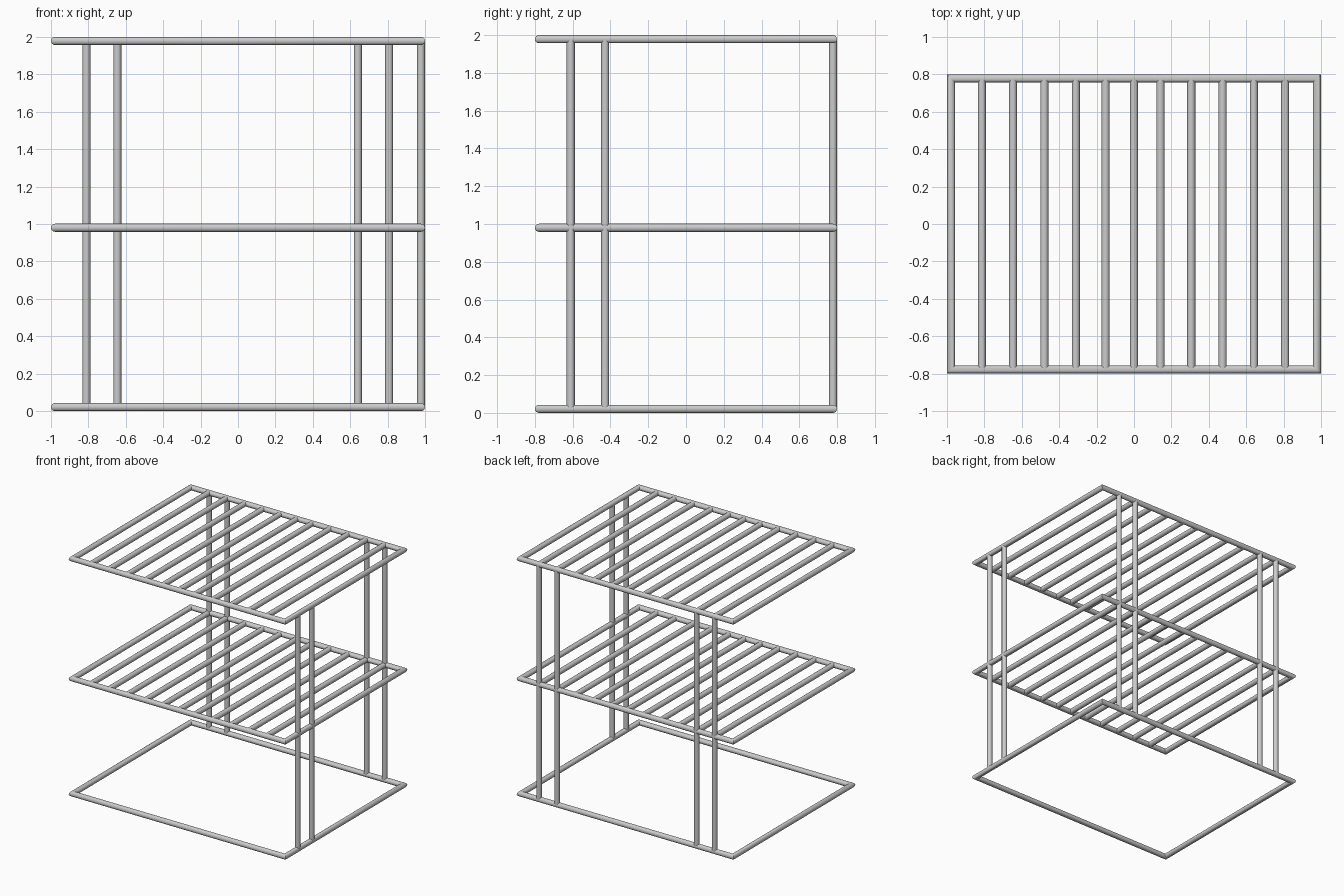
import bpy, bmesh, math
from mathutils import Vector

if "Cube" in bpy.data.objects:
    bpy.data.objects.remove(bpy.data.objects["Cube"])

R = 0.0215                      # tube radius
HX, HY = 1 - R, 0.8 - R         # tube centre lines
LEVELS = {"base": R, "middle": 0.98, "top": 2 - R}
SIDES = 16


def finish(bm, name):
    bmesh.ops.recalc_face_normals(bm, faces=bm.faces)
    me = bpy.data.meshes.new(name)
    bm.to_mesh(me)
    bm.free()
    ob = bpy.data.objects.new(name, me)
    bpy.context.collection.objects.link(ob)
    bpy.ops.object.select_all(action='DESELECT')
    ob.select_set(True)
    bpy.context.view_layer.objects.active = ob
    bpy.ops.object.shade_smooth_by_angle(angle=math.radians(40))
    return ob


def frame(name, z):
    """Rectangular tube frame with mitred corners."""
    bm = bmesh.new()
    rings = []
    for sx, sy in ((-1, -1), (1, -1), (1, 1), (-1, 1)):
        ring = []
        for i in range(SIDES):
            a = 2 * math.pi * i / SIDES
            o = R * math.cos(a)
            ring.append(bm.verts.new((sx * (HX + o), sy * (HY + o), z + R * math.sin(a))))
        rings.append(ring)
    for k in range(4):
        p, q = rings[k], rings[(k + 1) % 4]
        for i in range(SIDES):
            j = (i + 1) % SIDES
            bm.faces.new((p[i], p[j], q[j], q[i]))
    return finish(bm, name)


def rod(name, start, end):
    """Straight round bar between two points."""
    a, b = Vector(start), Vector(end)
    d = b - a
    bm = bmesh.new()
    bmesh.ops.create_cone(bm, cap_ends=True, segments=SIDES, radius1=R, radius2=R, depth=d.length)
    rot = d.to_track_quat('Z', 'Y').to_matrix()
    bmesh.ops.rotate(bm, verts=bm.verts, matrix=rot)
    ob = finish(bm, name)
    ob.location = (a + b) / 2
    return ob


# Frames at three levels
for level, z in LEVELS.items():
    frame(level + "_frame", z)

# Shelf slats on the two upper levels
SLATS = (-0.813, -0.647, -0.479, -0.311, -0.152, 0, 0.142, 0.306, 0.474, 0.641, 0.808)
for level in ("middle", "top"):
    z = LEVELS[level]
    for i, x in enumerate(SLATS):
        rod(f"{level}_slat_{i + 1}", (x, -HY, z), (x, HY, z))

# Upright posts: four along the back, two on the right side
posts = {"back_post": [(x, HY) for x in (-0.81, -0.645, 0.641, 0.808)],
         "right_post": [(HX, y) for y in (-0.61, -0.428)]}
for name, spots in posts.items():
    for i, (x, y) in enumerate(spots):
        rod(f"{name}_{i + 1}", (x, y, LEVELS["base"]), (x, y, LEVELS["top"]))
